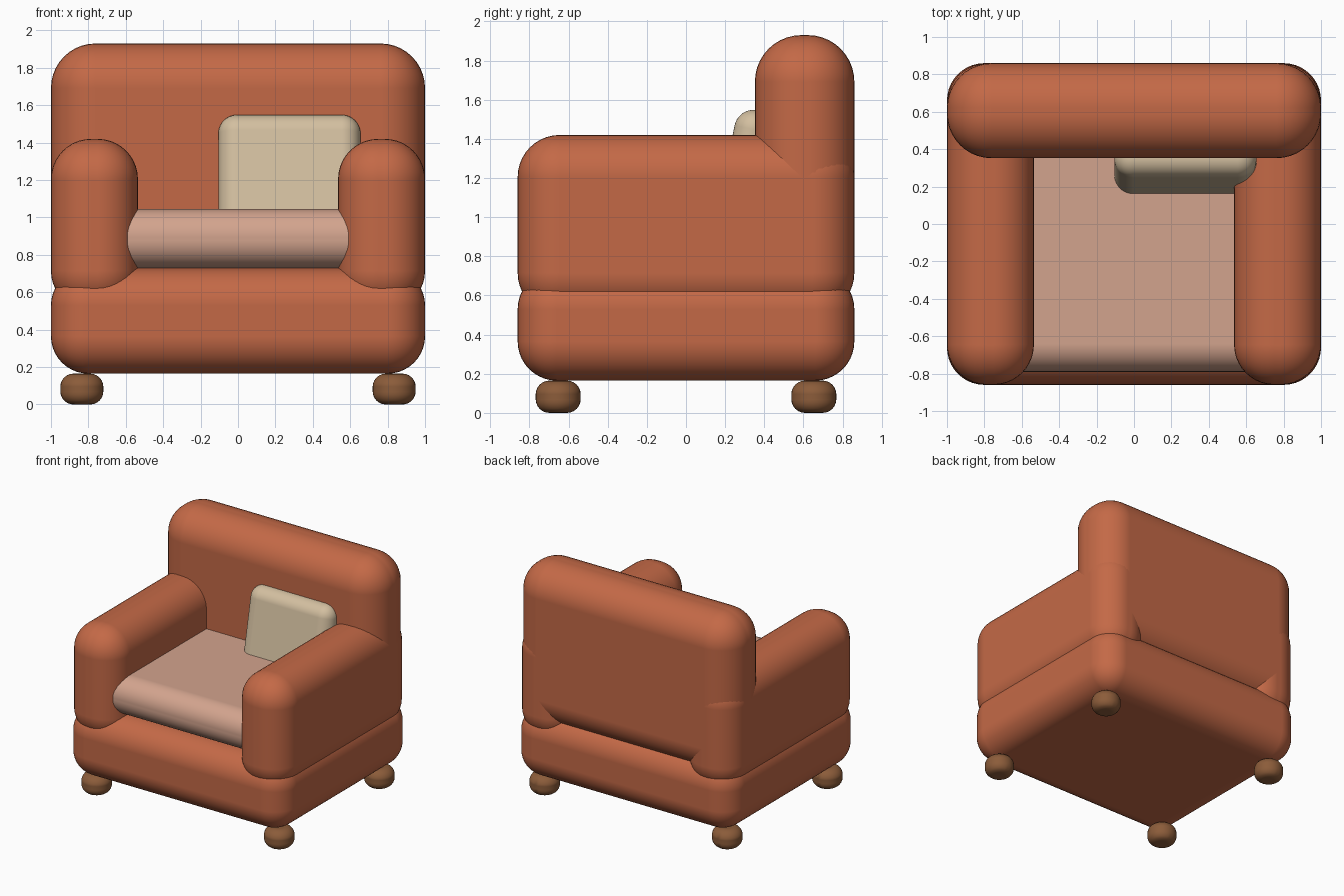
import bpy
import math

cube = bpy.data.objects.get("Cube")
if cube:
    bpy.data.objects.remove(cube, do_unlink=True)


def make_material(name, rgb):
    mat = bpy.data.materials.new(name)
    mat.use_nodes = True
    color = (*rgb, 1.0)
    mat.diffuse_color = color
    bsdf = next(n for n in mat.node_tree.nodes if n.type == "BSDF_PRINCIPLED")
    bsdf.inputs["Base Color"].default_value = color
    return mat


terracotta = make_material("terracotta fabric", (0.55, 0.141, 0.062))
blush = make_material("blush fabric", (0.65, 0.37, 0.27))
cream = make_material("cream fabric", (0.65, 0.52, 0.35))
wood = make_material("brown wood", (0.26, 0.107, 0.042))


def finish(obj, name, mat, radius, segments):
    """Name, colour, round the edges and shade smoothly."""
    obj.name = obj.data.name = name
    obj.data.materials.append(mat)
    bpy.ops.object.transform_apply(location=False, rotation=False, scale=True)
    bpy.ops.object.shade_smooth()
    bevel = obj.modifiers.new("rounded edges", "BEVEL")
    bevel.width = radius
    bevel.segments = segments
    bevel.limit_method = "ANGLE"
    bevel.angle_limit = math.radians(40)
    bevel.harden_normals = True
    return obj


def soft_box(name, low, high, radius, mat):
    """Rounded box spanning two opposite corners."""
    center = [(a + b) / 2 for a, b in zip(low, high)]
    bpy.ops.mesh.primitive_cube_add(size=1, location=center)
    obj = bpy.context.object
    obj.scale = [b - a for a, b in zip(low, high)]
    return finish(obj, name, mat, radius, 10)


# Upholstered body
soft_box("base", (-1, -0.86, 0.165), (1, 0.86, 0.73), 0.2, terracotta)
soft_box("backrest", (-1, 0.352, 0.62), (1, 0.86, 1.93), 0.238, terracotta)
soft_box("left_arm", (0.535, -0.86, 0.5), (1, 0.86, 1.42), 0.215, terracotta)
soft_box("right_arm", (-1, -0.86, 0.5), (-0.535, 0.86, 1.42), 0.215, terracotta)

# Seat cushion, tucked into the arms and backrest
soft_box("seat_cushion", (-0.8, -0.79, 0.728), (0.8, 0.6, 1.045), 0.15, blush)

# Loose pillow leaning on the backrest
pillow = soft_box("pillow", (-0.105, 0.19, 0.79), (0.655, 0.43, 1.55), 0.1, cream)
pillow.rotation_euler.x = math.radians(-11.5)

# Bun feet
for side, x in (("left", 0.835), ("right", -0.835)):
    for end, y in (("front", -0.653), ("back", 0.653)):
        bpy.ops.mesh.primitive_cylinder_add(
            vertices=32, radius=0.115, depth=0.165, location=(x, y, 0.0825))
        finish(bpy.context.object, f"{end}_{side}_foot", wood, 0.07, 6)
